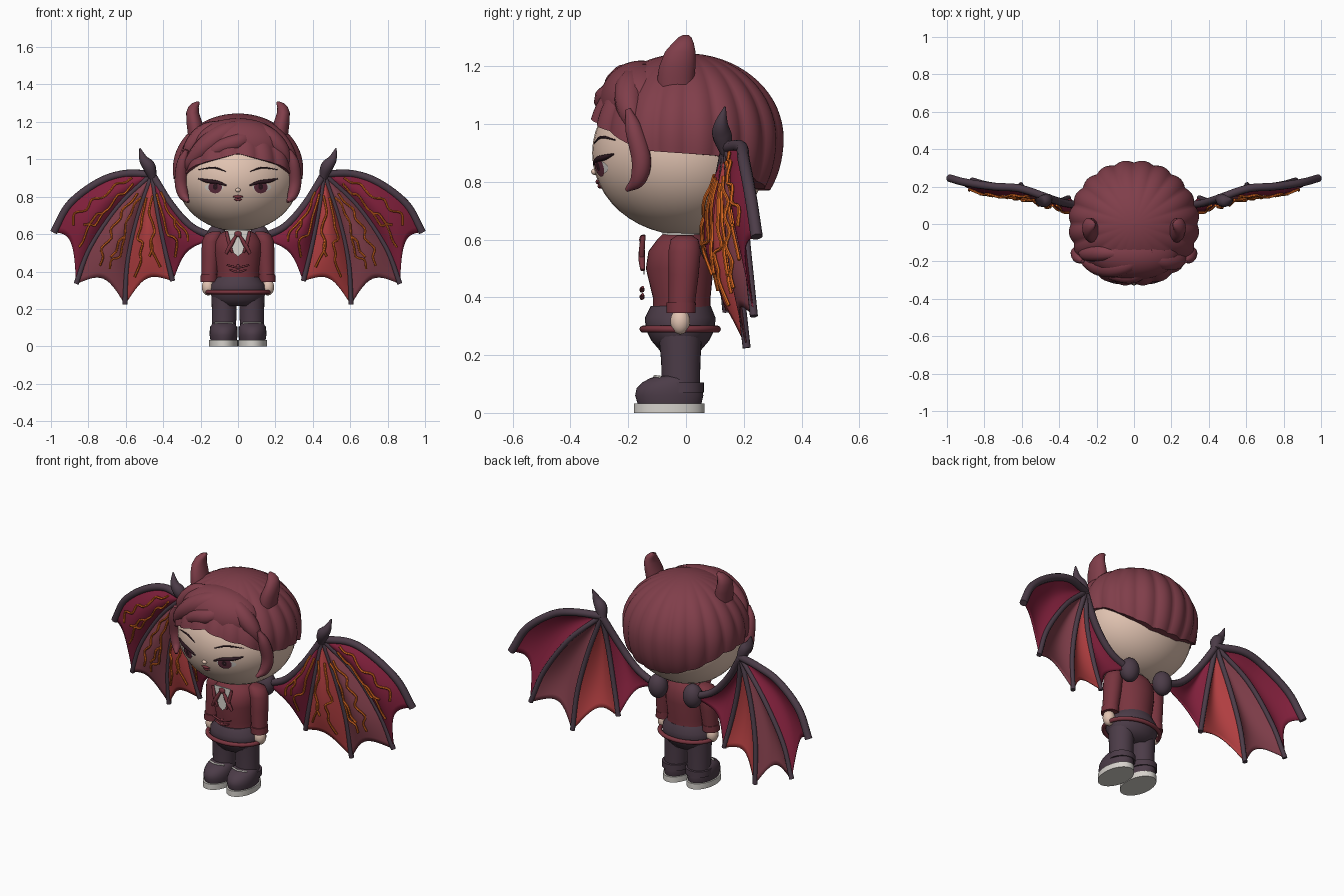
import bpy, bmesh, math, random
from mathutils import Vector, Matrix

random.seed(4)
if "Cube" in bpy.data.objects:
    bpy.data.objects.remove(bpy.data.objects["Cube"])


def paint(name, *srgb):
    m = bpy.data.materials.new(name)
    m.use_nodes = True
    col = [((c / 255 + .055) / 1.055) ** 2.4 for c in srgb] + [1]
    m.diffuse_color = col
    m.node_tree.nodes["Principled BSDF"].inputs["Base Color"].default_value = col
    return m


WINE = paint("wine", 128, 62, 74)
JACKET = paint("jacket red", 120, 52, 62)
DARK = paint("dark plum", 76, 60, 72)
SKIN = paint("skin", 226, 196, 178)
WHITE = paint("off white", 214, 210, 204)
CRIMSON = paint("crimson", 130, 32, 60)
RED = paint("warm red", 176, 62, 64)
ORANGE = paint("orange", 222, 106, 34)
BLACK = paint("lash black", 44, 24, 32)
IRIS = paint("iris", 96, 46, 62)


def finish(name, bm, mat, angle=50):
    bmesh.ops.recalc_face_normals(bm, faces=bm.faces)
    me = bpy.data.meshes.new(name)
    bm.to_mesh(me)
    bm.free()
    me.materials.append(mat)
    me.shade_smooth()
    me.set_sharp_from_angle(angle=math.radians(angle))
    ob = bpy.data.objects.new(name, me)
    bpy.context.collection.objects.link(ob)
    return ob


def loft(name, rings, mat, closed=True, caps=True):
    bm = bmesh.new()
    rows = [[bm.verts.new(p) for p in ring] for ring in rings]
    n = len(rows[0])
    for a, b in zip(rows, rows[1:]):
        for i in range(n if closed else n - 1):
            j = (i + 1) % n
            bm.faces.new((a[i], a[j], b[j], b[i]))
    if caps:
        bm.faces.new(rows[0])
        bm.faces.new(rows[-1])
    return finish(name, bm, mat)


def circle(n):
    return [(math.cos(math.tau * i / n), math.sin(math.tau * i / n)) for i in range(n)]


def stack(name, sections, mat, n=32):
    """Elliptical sections: z, centre x, centre y, radius x, radius y."""
    return loft(name, [[Vector((cx + rx * c, cy + ry * s, z)) for c, s in circle(n)]
                       for z, cx, cy, rx, ry in sections], mat)


def ball(name, loc, scale, mat):
    bm = bmesh.new()
    bmesh.ops.create_uvsphere(bm, u_segments=40, v_segments=24, radius=1,
                              matrix=Matrix.Translation(loc) @ Matrix.Diagonal((*scale, 1)))
    return finish(name, bm, mat)


def smooth(pts, n=6):
    p = [Vector(q) for q in pts]
    p = [2 * p[0] - p[1]] + p + [2 * p[-1] - p[-2]]
    out = []
    for a, b, c, d in zip(p, p[1:], p[2:], p[3:]):
        for k in range(n):
            t = k / n
            out.append(.5 * (2 * b + (c - a) * t + (2 * a - 5 * b + 4 * c - d) * t * t
                             + (3 * b - a - 3 * c + d) * t ** 3))
    return out + [p[-2]]


def tube(name, pts, mat, n=10, steps=6):
    """Swept round tube; each point is x, y, z, radius."""
    p = smooth(pts, steps)
    pos = [q.to_3d() for q in p]
    rings, last = [], None
    for i, q in enumerate(pos):
        d = (pos[min(i + 1, len(pos) - 1)] - pos[max(i - 1, 0)]).normalized()
        u = d.orthogonal().normalized() if last is None else last.rotation_difference(d) @ u
        v, last = d.cross(u), d
        r = max(p[i].w, .001)
        rings.append([q + r * (u * c + v * s) for c, s in circle(n)])
    return loft(name, rings, mat)


# Head and face placement
HEAD = (.328, .325, .285, .9)
HAIR = (.345, .335, .295, .95)


def front(x, z, off=0, dims=HEAD):
    rx, ry, rz, zc = dims
    return -ry * math.sqrt(max(.02, 1 - (x / rx) ** 2 - ((z - zc) / rz) ** 2)) - off


def face_line(name, pts, mat, off=0, dims=HEAD):
    return tube(name, [(x, front(x, z, off, dims), z, r) for x, z, r in pts], mat)


def patch(name, cx, cz, rx, rz, mat, off):
    rings = []
    for k in (.05, .4, .7, 1):
        ring = [(cx + k * rx * c, cz + k * rz * s) for c, s in circle(24)]
        rings.append([Vector((x, front(x, z, off), z)) for x, z in ring])
    return loft(name, rings, mat, caps=False)


head = ball("head", (0, 0, HEAD[3]), HEAD[:3], SKIN)
for vert in head.data.vertices:
    if vert.co.y > 0:
        vert.co.y *= .87
ball("nose", (0, front(0, .835), .835), (.014, .012, .011), SKIN)
for z, w in ((.8, .026), (.785, .02)):
    face_line("lip", [(-w, z, .003), (0, z, .009), (w, z, .003)], JACKET)

# Ridged hair cap with a hairline that drops towards the back
LINE = [(0, 1.03), (40, .97), (60, .91), (110, .89), (135, .82), (160, .775), (180, .77)]


def hairline(a):
    deg = math.degrees(min(a, math.tau - a))
    for (a0, z0), (a1, z1) in zip(LINE, LINE[1:]):
        if deg <= a1 + .01:
            return z0 + (z1 - z0) * (deg - a0) / (a1 - a0)
    return LINE[-1][1]


rx, ry, rz, zc = HAIR
cap_rows, COLS = [], 160
for k in range(26):
    ring = []
    for i in range(COLS):
        a = math.tau * i / COLS
        low = math.acos((hairline(a) - zc) / rz)
        th = .003 + (low - .003) * min(k, 24) / 24
        f = 1 + .04 * (abs(math.sin(a * 10)) - .52) * min(1, math.sin(th) * 1.3)
        f *= math.sin(th) ** (.65 if th > math.pi / 2 else 1)
        f *= .86 if k == 25 else 1
        ring.append(Vector((f * rx * math.sin(a), -f * ry * math.cos(a), zc + rz * math.cos(th))))
    cap_rows.append(ring)
loft("hair_cap", cap_rows, WINE, caps=False)

# Swept fringe over a soft volume
ball("fringe_volume", (0, -.155, 1.075), (.24, .145, .145), WINE)
for sweep in ([(.1, 1.19, .02), (-.04, 1.15, .055), (-.16, 1.08, .055), (-.25, .99, .035), (-.28, .93, .008)],
              [(.16, 1.17, .015), (.02, 1.1, .045), (-.1, 1.06, .04), (-.19, .99, .008)],
              [(.04, 1.19, .02), (.15, 1.13, .05), (.23, 1.05, .045), (.28, .95, .01)],
              [(-.05, 1.19, .02), (-.17, 1.15, .045), (-.25, 1.07, .04), (-.29, .98, .01)]):
    face_line("fringe_lock", sweep, WINE, -.028, HAIR)

# Torso, shirt, hips and belt
stack("jacket", [(.33, 0, -.015, .12, .1), (.4, 0, -.015, .112, .1), (.5, 0, -.022, .127, .117),
                 (.56, 0, -.02, .125, .11), (.6, 0, -.015, .1, .085), (.62, 0, -.015, .06, .065)], JACKET)
stack("collar", [(.59, 0, -.015, .07, .07), (.64, 0, -.015, .065, .065)], WHITE)
stack("hips", [(.215, 0, -.02, .1, .07), (.25, 0, -.02, .135, .1), (.29, 0, -.02, .15, .12),
               (.33, 0, -.02, .145, .122), (.37, 0, -.018, .113, .104)], DARK)
tube("belt", [(.165 * c, -.02 + .129 * s, .29, .012) for c, s in circle(32) + [(1, 0)]], JACKET, steps=2)
loft("shirt_front", [[Vector((x, y, z)) for x, z in ((-.055, .62), (.055, .62), (.025, .5), (0, .48), (-.025, .5))]
                     for y in (-.143, -.148)], WHITE)
ball("tie_knot", (0, -.152, .6), (.02, .01, .016), JACKET)
for z, w in ((.435, .06), (.41, .045)):
    ball("button", (0, -.152, z - .008), (.01, .009, .01), JACKET)
    tube("clasp", [(-w, -.15, z, .005), (0, -.154, z - .013, .006), (w, -.15, z, .005)], JACKET)

# Wing bones fanning out from the wrist, outermost first, for the +x side
WRIST = (.46, .14, .92)
BONES = [("leading_edge", .021, [WRIST, (.61, .19, .922), (.75, .2, .875), (.9, .222, .76), (.985, .245, .61)]),
         ("outer_finger", .014, [WRIST, (.64, .19, .75), (.79, .215, .53), (.865, .235, .335)]),
         ("middle_finger", .014, [WRIST, (.54, .16, .68), (.59, .185, .45), (.605, .21, .225)]),
         ("inner_finger", .014, [WRIST, (.43, .12, .72), (.39, .125, .52), (.35, .14, .35)]),
         ("wing_arm", .02, [WRIST, (.36, .11, .76), (.25, .1, .64), (.12, .1, .58)])]
PATHS = [smooth(b[2], 12) for b in BONES]


def along(path, t):
    f = t * (len(path) - 1)
    i = min(int(f), len(path) - 2)
    return path[i].lerp(path[i + 1], f - i)


def membrane(i, s, t):
    """Point on the billowing, scalloped skin between bones i and i + 1."""
    bulge = math.sin(math.pi * s)
    u = t * (1 - .13 * bulge)
    p = along(PATHS[i], u).lerp(along(PATHS[i + 1], u), s)
    p.y -= .05 * bulge * math.sin(math.pi * t * .8)
    return p


# Branching lightning veins shared by both wings
VEINS = []
for i in range(4):
    for s0 in (.3, .7):
        vein = [(s0 + random.choice((-1, 1)) * random.uniform(.03, .11), .2 + .085 * k) for k in range(9)]
        VEINS.append((i, vein))
    s, t = vein[4]
    VEINS.append((i, [(s, t), (s - .12, t + .08), (s - .1, t + .16), (s - .2, t + .24)]))

for side, m in (("left", 1), ("right", -1)):
    def flip(pts):
        return [(q[0] * m, *q[1:]) for q in pts]

    # Half-lidded eyes and brows
    patch(side + "_eye_white", m * .128, .85, .05, .022, WHITE, .003)
    patch(side + "_iris", m * .122, .851, .036, .033, IRIS, .006)
    patch(side + "_pupil", m * .122, .853, .013, .016, BLACK, .008)
    face_line(side + "_lash", flip([(.062, .86, .004), (.11, .877, .009), (.165, .884, .01), (.212, .896, .003)]), BLACK, .003)
    face_line(side + "_brow", flip([(.065, .935, .002), (.13, .955, .0045), (.21, .945, .002)]), BLACK, .001)

    # Horn and side lock
    stack(side + "_horn", [(1.1, m * .222, -.035, .042, .062), (1.16, m * .228, -.035, .043, .064),
                           (1.2, m * .234, -.03, .042, .063), (1.25, m * .243, -.02, .034, .053),
                           (1.28, m * .238, -.01, .028, .037), (1.3, m * .225, -.004, .02, .023),
                           (1.309, m * .215, 0, .007, .009)], WINE)
    tube(side + "_side_lock", flip([(.275, -.2, 1.05, .01), (.297, -.18, .98, .03), (.305, -.155, .88, .034),
                                    (.292, -.165, .81, .028), (.265, -.205, .772, .008)]), WINE, 14)

    # Sleeve, cuff and hand
    stack(side + "_sleeve", [(.615, m * .115, -.005, .02, .025), (.6, m * .13, -.005, .045, .048),
                             (.56, m * .143, -.005, .05, .056), (.48, m * .147, -.008, .048, .052),
                             (.37, m * .153, -.015, .042, .045)], JACKET)
    stack(side + "_cuff", [(.345, m * .155, -.017, .046, .05), (.383, m * .153, -.017, .046, .051)], JACKET)
    ball(side + "_hand", (m * .16, -.02, .317), (.033, .034, .045), SKIN)

    # Leg, boot and sole
    stack(side + "_leg", [(.09, m * .075, -.018, .064, .066), (.18, m * .074, -.018, .066, .068),
                          (.27, m * .073, -.02, .068, .075)], DARK)
    stack(side + "_boot", [(.03, m * .077, -.057, .07, .11), (.06, m * .077, -.058, .075, .118),
                           (.085, m * .077, -.057, .074, .114), (.105, m * .077, -.052, .07, .1),
                           (.12, m * .077, -.045, .062, .08), (.128, m * .077, -.038, .05, .06)], DARK)
    stack(side + "_heel_band", [(.07, m * .077, -.01, .073, .072), (.105, m * .077, -.01, .073, .072)], DARK)
    stack(side + "_sole", [(0, m * .078, -.058, .077, .122), (.033, m * .078, -.058, .077, .122)], WHITE, 40)
    tube(side + "_sock_trim", flip([(.027, -.09, .124, .005), (.075, -.108, .126, .005), (.123, -.09, .124, .005)]), WHITE)

    # Lapel and tie tail
    tube(side + "_lapel", flip([(.062, -.148, .615, .008), (.05, -.153, .56, .01), (.03, -.153, .5, .006)]), JACKET)
    tube(side + "_tie_tail", flip([(.005, -.152, .6, .006), (.04, -.153, .54, .012), (.065, -.15, .495, .008)]), JACKET)

    # Wing: bones, thumb claw, shoulder, skins and veins
    for name, r, pts in BONES:
        tube(f"{side}_{name}", flip([(*p, r) for p in pts]), DARK)
    tube(side + "_wing_claw", flip([(.455, .14, .9, .022), (.475, .125, .96, .034), (.505, .122, 1.0, .024),
                                    (.525, .135, 1.06, .003)]), DARK)
    ball(side + "_wing_shoulder", (m * .115, .1, .58), (.055, .052, .07), DARK)
    for i, mat in enumerate((CRIMSON, WINE, RED, CRIMSON)):
        rows = [flip([tuple(membrane(i, a / 14, .02 + .98 * b / 20)) for a in range(15)]) for b in range(21)]
        skin = loft(f"{side}_wing_skin_{i + 1}", rows, mat, closed=False, caps=False)
        skin.modifiers.new("thickness", "SOLIDIFY").thickness = .005
    for i, vein in VEINS:
        pts = [membrane(i, min(max(s, .1), .9), min(t, .95)) - Vector((0, .01, 0)) for s, t in vein]
        tube(side + "_wing_vein", flip([(*p, .0065) for p in pts]), ORANGE, 6, 3)
